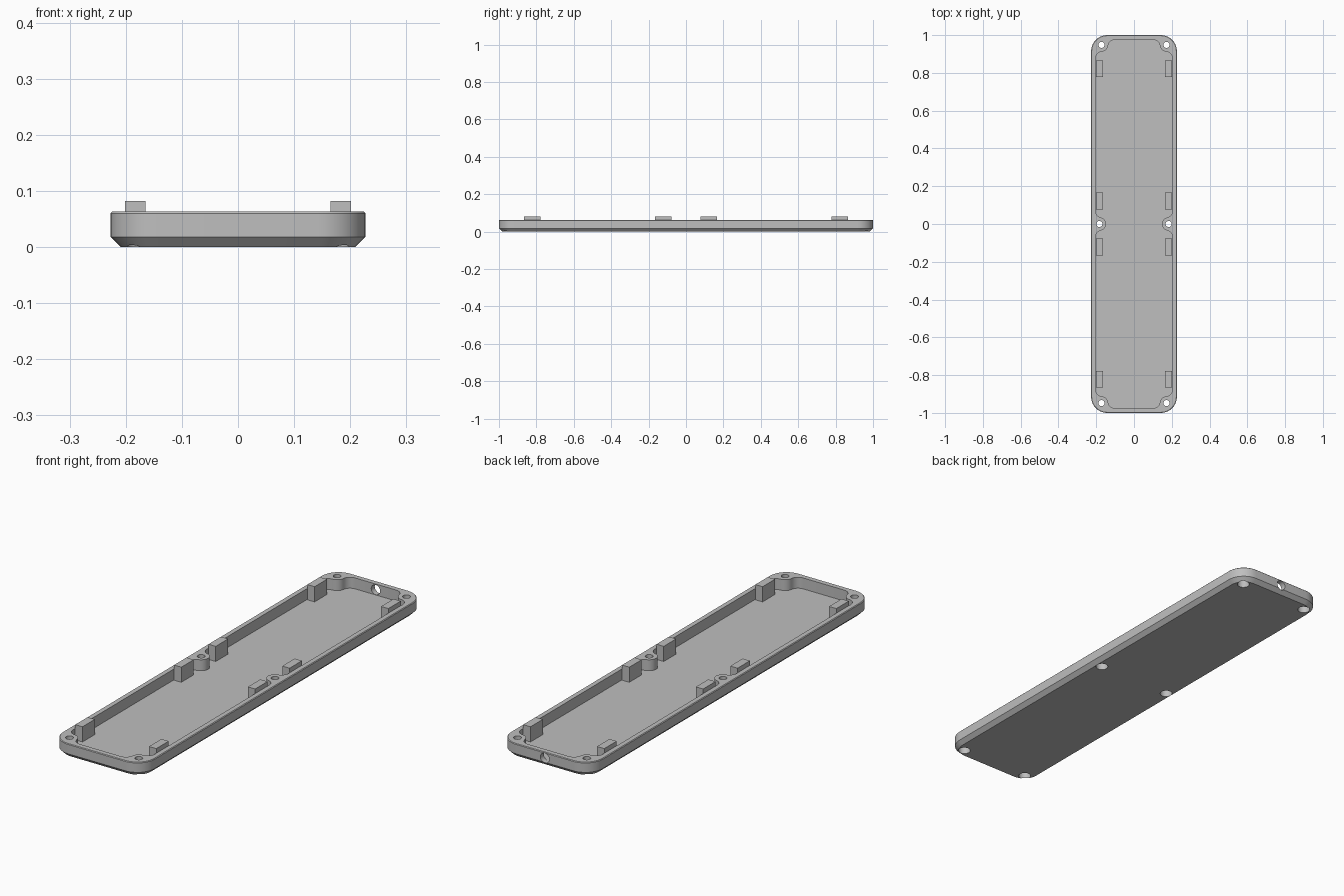
import bpy, bmesh
from math import sin, cos, pi, atan2, sqrt

if "Cube" in bpy.data.objects:
    bpy.data.objects.remove(bpy.data.objects["Cube"], do_unlink=True)

grey = bpy.data.materials.new("light_grey_plastic")
grey.use_nodes = True
colour = (0.52, 0.52, 0.52, 1)
grey.diffuse_color = colour
grey.node_tree.nodes["Principled BSDF"].inputs["Base Color"].default_value = colour

HALF_W, HALF_L, RADIUS = 0.227, 1.0, 0.085
RIM, FLOOR, CLIP_TOP = 0.063, 0.014, 0.082
WALL_X, WALL_Y = 0.203, 0.975
CORNER, MIDDLE = (0.172, 0.948), (0.183, 0.0)
BOSS = FILLET = 0.035


def arc(c, r, a0, a1, n=8):
    return [(c[0] + r * cos(a0 + (a1 - a0) * i / n),
             c[1] + r * sin(a0 + (a1 - a0) * i / n)) for i in range(n + 1)]


def angle(a, b):
    return atan2(b[1] - a[1], b[0] - a[0])


def loft(name, sections):
    """Closed solid through (outline, height) sections of equal point count."""
    bm = bmesh.new()
    rings = [[bm.verts.new((x, y, z)) for x, y in pts] for pts, z in sections]
    bm.faces.new(rings[0])
    bm.faces.new(rings[-1])
    for a, b in zip(rings, rings[1:]):
        for i in range(len(a)):
            j = (i + 1) % len(a)
            bm.faces.new((a[i], a[j], b[j], b[i]))
    bmesh.ops.recalc_face_normals(bm, faces=bm.faces)
    mesh = bpy.data.meshes.new(name)
    bm.to_mesh(mesh)
    bm.free()
    obj = bpy.data.objects.new(name, mesh)
    bpy.context.collection.objects.link(obj)
    mesh.materials.append(grey)
    return obj


def cylinder(name, c, r, z0, z1):
    pts = arc(c, r, 0, 2 * pi, 32)[:-1]
    return loft(name, [(pts, z0), (pts, z1)])


def cut(obj, cutter):
    cutter.hide_render = True
    mod = obj.modifiers.new("cut", 'BOOLEAN')
    mod.operation, mod.solver, mod.object = 'DIFFERENCE', 'EXACT', cutter
    bpy.context.view_layer.objects.active = obj
    bpy.ops.object.modifier_apply(modifier=mod.name)
    bpy.data.objects.remove(cutter, do_unlink=True)


def outline(inset):
    pts = []
    for k, (sx, sy) in enumerate([(1, 1), (-1, 1), (-1, -1), (1, -1)]):
        c = (sx * (HALF_W - RADIUS), sy * (HALF_L - RADIUS))
        pts += arc(c, RADIUS - inset, k * pi / 2, (k + 1) * pi / 2, 10)
    return pts


# Tray body with chamfered underside and a fine bevel around the rim
tray = loft("tray", [(outline(0.018), 0), (outline(0), 0.018),
                     (outline(0), RIM - 0.003), (outline(0.003), RIM)])

# Cavity outline: one quarter, flowing around the corner and middle screw bosses
reach = BOSS + FILLET
end_y, side_x = WALL_Y - FILLET, WALL_X - FILLET
c_end = (CORNER[0] - sqrt(reach**2 - (CORNER[1] - end_y)**2), end_y)
c_side = (side_x, CORNER[1] - sqrt(reach**2 - (CORNER[0] - side_x)**2))
c_mid = (side_x, sqrt(reach**2 - (MIDDLE[0] - side_x)**2))
quarter = (arc(c_end, FILLET, pi / 2, angle(c_end, CORNER))
           + arc(CORNER, BOSS, angle(CORNER, c_end), angle(CORNER, c_side))[1:]
           + arc(c_side, FILLET, angle(c_side, CORNER), 0)[1:]
           + arc(c_mid, FILLET, 0, angle(c_mid, MIDDLE))
           + arc(MIDDLE, BOSS, angle(MIDDLE, c_mid), pi)[1:])
half = quarter + [(x, -y) for x, y in reversed(quarter[:-1])]
cavity = half + [(-x, -y) for x, y in half]
cut(tray, loft("cavity_cutter", [(cavity, FLOOR), (cavity, RIM + 0.05)]))

# Screw holes with counterbores from below
for sx in (1, -1):
    for x, y in (CORNER, MIDDLE, (CORNER[0], -CORNER[1])):
        cut(tray, cylinder("screw_cutter", (sx * x, y), 0.016, -0.05, 0.1))
        cut(tray, cylinder("counterbore_cutter", (sx * x, y), 0.026, -0.05, 0.035))

# Round cable opening through the back wall
cable = cylinder("cable_cutter", (0, 0), 0.022, -0.05, 0.05)
cable.rotation_euler.x = pi / 2
cable.location = (0, HALF_L, 0.037)
bpy.context.view_layer.update()
cut(tray, cable)

# Upright clips along both long walls
for side, sx in (("left", 1), ("right", -1)):
    for place, y in (("front", -0.822), ("mid_front", -0.122),
                     ("mid_back", 0.122), ("back", 0.822)):
        x0, x1 = sx * 0.165, sx * 0.201
        rect = [(x0, y - 0.044), (x1, y - 0.044), (x1, y + 0.044), (x0, y + 0.044)]
        loft(f"{side}_{place}_clip", [(rect, FLOOR - 0.002), (rect, CLIP_TOP)])

# Smooth the rounded walls, keep edges crisp
bpy.ops.object.select_all(action='DESELECT')
tray.select_set(True)
bpy.context.view_layer.objects.active = tray
bpy.ops.object.shade_smooth_by_angle(angle=pi / 6)
